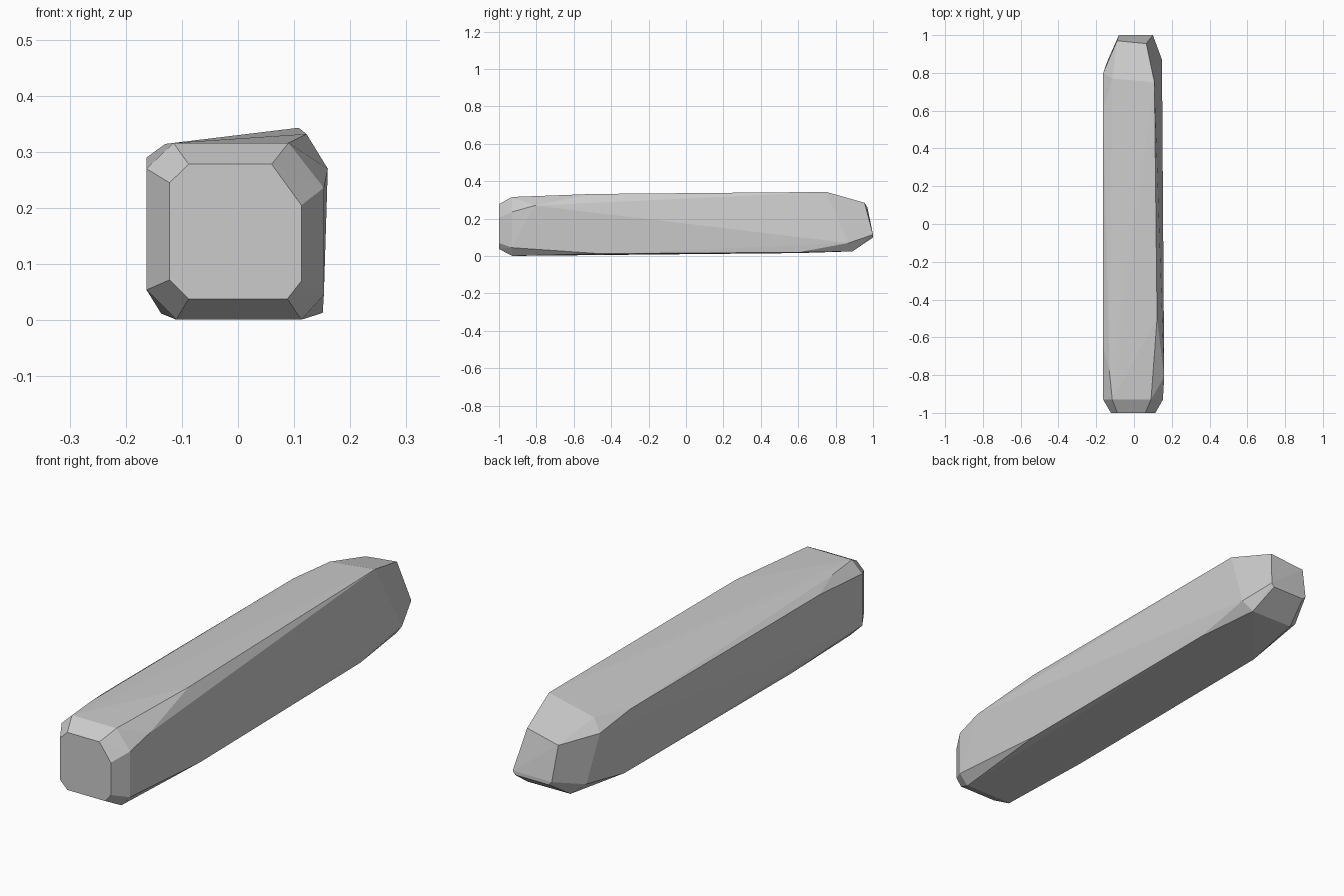
import bpy
import bmesh
import math
from mathutils import Vector

# Remove the default object
default_cube = bpy.data.objects.get("Cube")
if default_cube:
    bpy.data.objects.remove(default_cube, do_unlink=True)

# Single flat stone colour
stone = bpy.data.materials.new("pale_grey_stone")
stone.use_nodes = True
stone_colour = (0.6, 0.6, 0.6, 1)
stone.diffuse_color = stone_colour
stone.node_tree.nodes["Principled BSDF"].inputs["Base Color"].default_value = stone_colour


def chamfered_section(y, left, right, bottom, top, cuts):
    """Upright rectangle with each corner cut by its own (across, up) amount."""
    corners = ((left, bottom, 1, 1), (right, bottom, -1, 1),
               (right, top, -1, -1), (left, top, 1, -1))
    points = []
    for (x, z, inward_x, inward_z), (across, up) in zip(corners, cuts):
        points.append(Vector((x + inward_x * across, y, z)))
        points.append(Vector((x, y, z + inward_z * up)))
    return points


def twisted_section(front_y, corner_pairs):
    """Sharp-cornered section, given as (x, z, offset in y) for each corner."""
    return [Vector((x, front_y + offset, z)) for x, z, offset in corner_pairs]


def chiselled_block(name, points, material):
    """Wrap the section points in one faceted, flat-shaded solid."""
    bm = bmesh.new()
    for point in points:
        bm.verts.new(point)
    hull = bmesh.ops.convex_hull(bm, input=bm.verts)
    unused = {item for key in ("geom_interior", "geom_unused") for item in hull[key]
              if isinstance(item, bmesh.types.BMVert)}
    bmesh.ops.delete(bm, geom=list(unused), context="VERTS")
    bmesh.ops.dissolve_limit(bm, angle_limit=math.radians(1),
                             verts=bm.verts, edges=bm.edges)
    bmesh.ops.recalc_face_normals(bm, faces=bm.faces)
    mesh = bpy.data.meshes.new(name)
    bm.to_mesh(mesh)
    bm.free()
    mesh.materials.append(material)
    block = bpy.data.objects.new(name, mesh)
    bpy.context.collection.objects.link(block)
    return block


# Front end: a small octagonal face stepping out to a fuller octagon
front_face = chamfered_section(
    -1, -.122, .113, .038, .278,
    ((.034, .034), (.025, .032), (.053, .073), (.034, .033)))
front_shoulder = chamfered_section(
    -.93, -.163, .153, .001, .316,
    ((.053, .053), (.04, .044), (.063, .08), (.048, .046)))

# Front chips running out into the sharp edges of the shaft
front_chips = [Vector((.16, -.81, .27)), Vector((-.13, -.78, .314))]

# Slightly twisted four-sided shaft
shaft_front = twisted_section(-.5, (
    (-.137, .012, 0), (.151, .013, .04), (.122, .332, 0), (-.163, .29, -.15)))
shaft_back = twisted_section(.6, (
    (-.137, .016, 0), (.145, .02, 0), (.108, .343, .15), (-.163, .29, 0)))

# Back shoulder: chips on the left and bottom corners
back_shoulder = [Vector(p) for p in (
    (-.115, .77, .307), (-.163, .8, .265), (-.142, .86, .07),
    (-.09, .89, .027), (.11, .89, .025), (.148, .87, .07))]

# Back end: a small face leaning forward at the top
back_face = [Vector(p) for p in (
    (-.09, .97, .26), (.065, .955, .285), (.1, 1, .115),
    (.088, 1, .1), (-.065, 1, .1), (-.08, 1, .115))]

chiselled_block("stone_beam", front_face + front_shoulder + front_chips
                + shaft_front + shaft_back + back_shoulder + back_face, stone)
